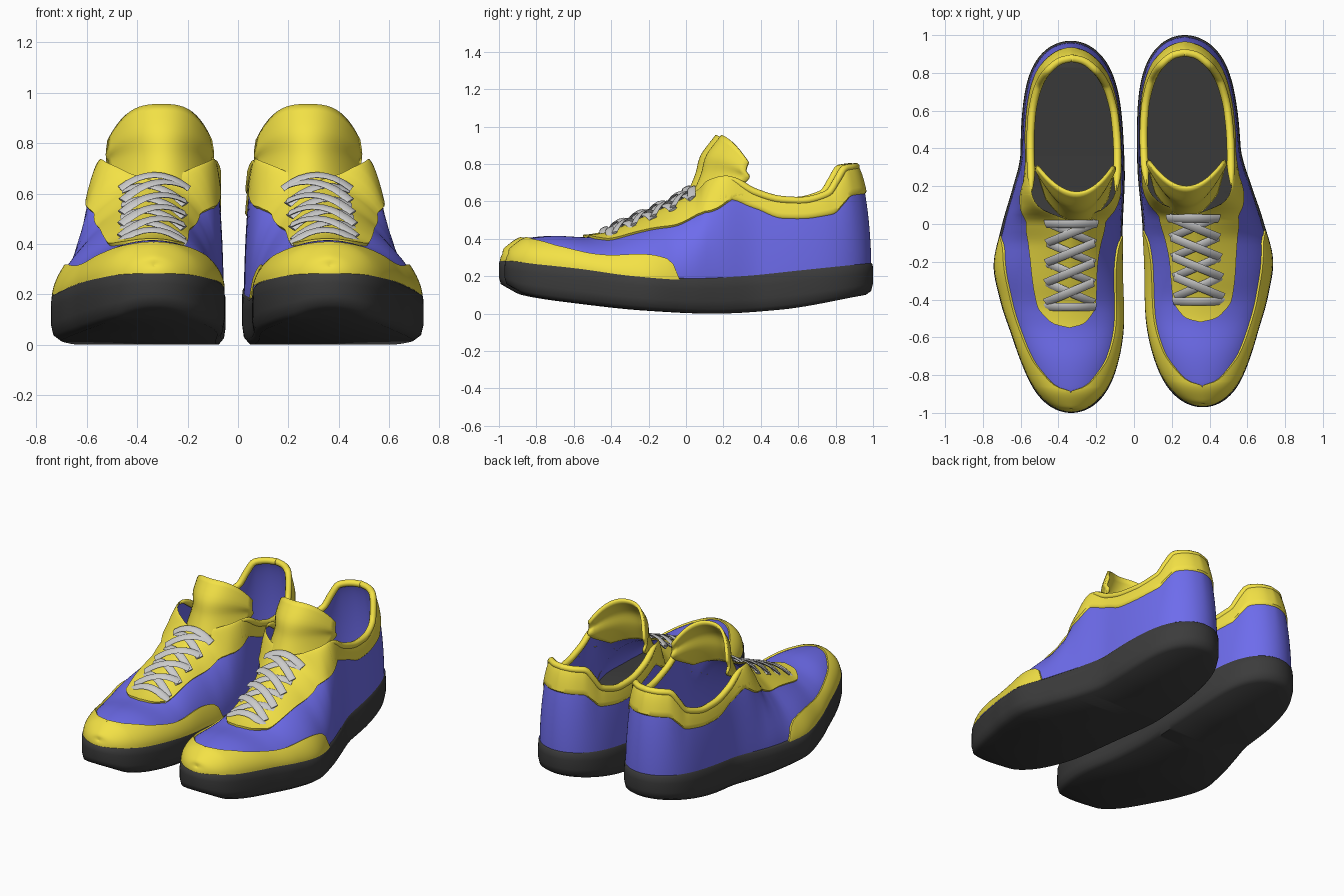
import bpy, bmesh, math
from mathutils import Vector

if "Cube" in bpy.data.objects:
    bpy.data.objects.remove(bpy.data.objects["Cube"])

L = 0.985  # half length of one shoe


def table(*pts):
    """Monotone smooth interpolation through (y, value) pairs."""
    def f(y):
        if y <= pts[0][0]:
            return pts[0][1]
        if y >= pts[-1][0]:
            return pts[-1][1]
        k = max(i for i in range(len(pts) - 1) if pts[i][0] <= y)
        d = [(b[1] - a[1]) / (b[0] - a[0]) for a, b in zip(pts, pts[1:])]

        def slope(i):
            if i == 0 or i == len(pts) - 1 or d[i - 1] * d[i] <= 0:
                return 0 if 0 < i < len(pts) - 1 else d[min(i, len(d) - 1)]
            return 2 * d[i - 1] * d[i] / (d[i - 1] + d[i])
        (x0, a), (x1, b) = pts[k], pts[k + 1]
        h, t = x1 - x0, (y - x0) / (x1 - x0)
        return (a * (1 + 2 * t) * (1 - t) ** 2 + slope(k) * h * t * (1 - t) ** 2
                + b * t * t * (3 - 2 * t) - slope(k + 1) * h * t * t * (1 - t))
    return f


# Shape curves along the length of the shoe
center = table((-1, .365), (-.5, .35), (0, .315), (.3, .285), (1, .268))
w_out = table((-1, .25), (-.8, .268), (-.6, .307), (-.4, .365), (-.2, .405), (0, .37),
              (.2, .325), (.4, .285), (.6, .285), (1, .3))
w_in = table((-1, .25), (-.8, .268), (-.5, .292), (-.2, .278), (0, .272), (.4, .268), (1, .29))
sole_top = table((-L, .29), (-.6, .25), (-.3, .21), (0, .19), (.3, .205), (.6, .235), (L, .275))
sole_low = table((-L, .14), (-.9, .10), (-.6, .055), (-.2, .015), (.15, 0), (.5, .02), (L, .1))
ridge = table((-L, .30), (-.95, .345), (-.86, .40), (-.7, .415), (-.55, .408), (-.45, .42),
              (-.3, .48), (0, .62), (.06, .66), (.1, .70), (.2, .725), (.35, .65), (.5, .608),
              (.62, .603), (.8, .64), (.866, .72), (.91, .775), (L, .785))
mouth = table((.03, 0), (.1, .17), (.15, .21), (.2, .225), (.4, .23), (.6, .22),
              (.75, .195), (.86, .155), (.94, .095), (.97, .055), (L, 0))
power = table((-1, 2), (-.7, 2), (-.4, 1.75), (-.1, 1.6), (.04, 1.9), (.12, 1.5), (.3, 1.6), (1, 1.7))
inset = table((-1, .955), (-.2, .96), (.2, .97), (1, .97))


def half(y, side):
    end = math.sqrt(max(0, 1 - (abs(y) / L) ** (4.5 if y > 0 else 6)))
    return (w_out if side > 0 else w_in)(y) * end


def skin(y, v, side, off=0):
    """Point on the upper: v = 0 at the sole edge, 1 at the ridge or rim."""
    a, n = v * math.pi / 2, power(y)
    c, s = max(0, math.cos(a)) ** (2 / n), math.sin(a) ** (2 / n)
    top_w = mouth(y)
    y_top = y if y < .5 else .5 + (y - .5) * .81
    x = center(y) + side * (top_w + (half(y, side) * inset(y) - top_w) * c)
    z0 = sole_top(y) - .01
    y_low = y * (.99 if y > 0 else .982)
    yy = y_low + (max(y_top, -.965) - y_low) * (1 - c)
    end = (abs(y) / L) ** 10
    return Vector((x + side * off * math.cos(a) * (1 - end),
                   yy + math.copysign(off * math.cos(a) * end, y),
                   z0 + (ridge(y) - z0) * s + off * math.sin(a)))


def material(name, rgb):
    m = bpy.data.materials.new(name)
    m.diffuse_color = (*rgb, 1)
    m.use_nodes = True
    m.node_tree.nodes["Principled BSDF"].inputs["Base Color"].default_value = m.diffuse_color
    return m


yellow = material("yellow", (.90, .76, .06))
blue = material("blue", (.155, .15, .84))
dark = material("dark_rubber", (.045, .045, .045))
grey = material("lace_grey", (.52, .52, .52))


def place(p, m):
    """Right foot as is; left foot mirrored and turned out a little."""
    x, y, z = p
    y += .015 * m
    return (x, y, z) if m > 0 else (-x - .05 * (y + .35), y, z)


def build(name, grids, mat, m, closed=False, angle=40, thick=0):
    """Mesh from grids of points; m = -1 makes the left foot."""
    bm = bmesh.new()
    for g in grids:
        rows = [[bm.verts.new(place(p, m)) for p in r] for r in g]
        cols = len(rows[0])
        for r, q in zip(rows, rows[1:]):
            for j in range(cols if closed else cols - 1):
                k = (j + 1) % cols
                bm.faces.new((r[j], r[k], q[k], q[j]))
        if closed:
            bm.faces.new(rows[0])
            bm.faces.new(rows[-1])
    bmesh.ops.remove_doubles(bm, verts=bm.verts, dist=.0006)
    bmesh.ops.recalc_face_normals(bm, faces=bm.faces)
    me = bpy.data.meshes.new(name)
    bm.to_mesh(me)
    bm.free()
    ob = bpy.data.objects.new(name, me)
    bpy.context.collection.objects.link(ob)
    me.materials.append(mat)
    bpy.ops.object.select_all(action='DESELECT')
    ob.select_set(True)
    bpy.context.view_layer.objects.active = ob
    bpy.ops.object.shade_smooth_by_angle(angle=math.radians(angle))
    if thick:
        mod = ob.modifiers.new("thickness", 'SOLIDIFY')
        mod.thickness, mod.offset = thick, 0


def overlay(y0, y1, ease, low, high, off=.013, n=48, k=10):
    """Raised panels on both sides of the upper, with turned-down edges."""
    grids = []
    for side in (1, -1):
        g = []
        for i in range(n + 1):
            y = y0 + (y1 - y0) * (i / n) ** ease
            a, b = low(y), max(low(y), high(y))
            row = [skin(y, a + (b - a) * j / k, side, off) for j in range(k + 1)]
            row.insert(0, skin(y, a, side) if a > 0 else row[0].copy())
            row.append(skin(y, b, side) if b < 1 else row[-1].copy())
            g.append(row)
        grids.append(g)
    return grids


def ribbon(path, w=.024, t=.007):
    """Flat lace strand with an oval section."""
    up, rows = Vector((0, -.42, .9)).normalized(), []
    for i, p in enumerate(path):
        d = (path[min(i + 1, len(path) - 1)] - path[max(i - 1, 0)]).normalized()
        s = d.cross(up).normalized()
        u = s.cross(d)
        rows.append([p + s * w * math.cos(q * math.pi / 4) + u * t * math.sin(q * math.pi / 4)
                     for q in range(8)])
    return rows


def strand(y0, y1, u0, u1, lift=.04, wid=.125):
    pts = []
    for i in range(9):
        f = i / 8
        y, u = y0 + (y1 - y0) * f, u0 + (u1 - u0) * f
        pts.append(Vector((center(y) + wid * u, y, ridge(y) + lift - .045 * u * u)))
    return ribbon(pts)


zero, one = (lambda y: 0), (lambda y: 1)
cap_edge = table((-.87, 1), (-.85, .75), (-.8, .6), (-.7, .43), (-.5, .33), (-.25, .3),
                 (-.1, .22), (-.05, .01))
stay_edge = table((-.535, 1), (-.52, .84), (-.5, .77), (-.42, .65), (-.2, .6), (0, .53),
                  (.15, .55), (.3, .72))
collar_edge = table((.15, .62), (.35, .64), (.5, .58), (.7, .57), (.85, .55), (L, .55))
stations = [-L * math.cos(math.pi * i / 96) for i in range(97)]
sole_levels = [(.96, 1), (.995, .93), (1, .7), (1, .35), (.975, .12), (.9, 0)]
t_y = table((0, .03), (.4, .075), (.7, .095), (1, .18))
t_z = table((0, .64), (.4, .75), (.7, .83), (1, .95))
t_w = table((0, .16), (.4, .2), (.7, .208), (1, .2))
t_back = table((0, .12), (.5, .24), (1, .14))
t_drop = table((0, .02), (.5, .05), (1, .14))

for m, foot in ((1, "right"), (-1, "left")):
    # Rubber sole with footbed
    rows = []
    for y in stations:
        lo, hi = sole_low(y), sole_top(y)
        ring = [(center(y) + side * half(y, side) * s, y * (1 - (1 - s) * .4), lo + (hi - lo) * f)
                for side, lv in ((1, sole_levels), (-1, sole_levels[::-1])) for s, f in lv]
        rows.append(ring)
    build(foot + "_sole", [rows], dark, m, closed=True, angle=50)

    # Main upper
    build(foot + "_upper", [[[skin(y, j / 20, s) for j in range(21)] for y in stations]
                            for s in (1, -1)], blue, m, angle=60)

    # Yellow panels
    build(foot + "_toe_cap", overlay(-L, -.05, 1.8, zero, cap_edge, .012), yellow, m, angle=50)
    build(foot + "_lace_panel", overlay(-.535, .3, 1.4, stay_edge, one), yellow, m, angle=50)
    build(foot + "_collar", overlay(L, .17, 1.8, collar_edge, one), yellow, m, angle=50)

    # Padded rim around the opening
    ys = [.19 + (L - .19) * math.sin(i / 40 * math.pi / 2) for i in range(41)]
    rim = [skin(y, 1, 1) for y in ys] + [skin(y, 1, -1) for y in ys[-2::-1]]
    cu = bpy.data.curves.new(foot + "_collar_rim", 'CURVE')
    cu.dimensions, cu.bevel_depth, cu.bevel_resolution, cu.use_fill_caps = '3D', .021, 2, True
    sp = cu.splines.new('POLY')
    sp.points.add(len(rim) - 1)
    for q, p in zip(sp.points, rim):
        q.co = (*place(p, m), 1)
    for i in (0, 1, 2):  # taper the ends into the panel
        sp.points[i].radius = sp.points[-1 - i].radius = .35 + .25 * i
    cu.materials.append(yellow)
    bpy.context.collection.objects.link(bpy.data.objects.new(foot + "_collar_rim", cu))

    # Tongue curling back at the sides
    g = []
    for i in range(17):
        w = i / 16
        g.append([(.278 + t_w(w) * u, t_y(w) + t_back(w) * u * u, t_z(w) - t_drop(w) * abs(u) ** 3)
                  for u in [j / 12 - 1 for j in range(25)]])
    build(foot + "_tongue", [g], yellow, m, angle=60, thick=.018)

    # Criss-cross laces with a straight bar at each end
    ly = [-.40, -.295, -.19, -.085, .02]
    strands = [strand(-.425, -.425, -1.1, 1.1, .03), strand(.015, .015, -1.1, 1.1, .045)]
    for a, b in zip(ly, ly[1:]):
        strands += [strand(a, b, -1, 1, .025), strand(a, b, 1, -1, .04)]
    build(foot + "_laces", strands, grey, m, closed=True, angle=50)
